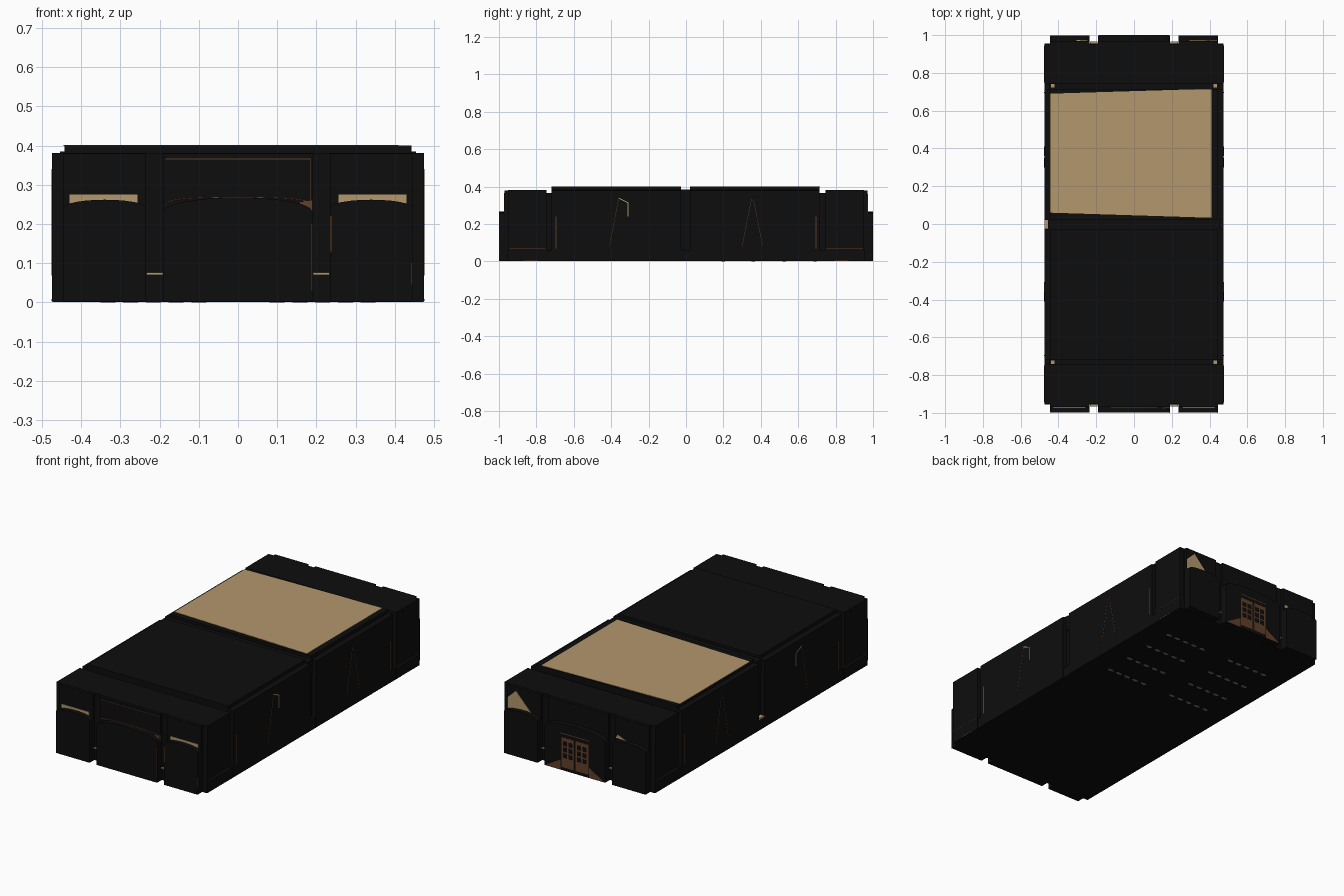
import bpy, bmesh, math

if "Cube" in bpy.data.objects:
    bpy.data.objects.remove(bpy.data.objects["Cube"])


def mat(name, r, g, b):
    m = bpy.data.materials.new(name)
    m.diffuse_color = (r, g, b, 1)
    m.use_nodes = True
    m.node_tree.nodes["Principled BSDF"].inputs["Base Color"].default_value = m.diffuse_color
    return m


BLACK = mat("black_shell", 0.004, 0.004, 0.004)
TAN = mat("tan_plaster", 0.45, 0.31, 0.15)
BROWN = mat("brown_wood", 0.12, 0.05, 0.022)
GREY = mat("grey_metal", 0.2, 0.2, 0.2)


def prism(name, pts, axis, a, b, m):
    """Extrude a profile: (x,z) along y, (y,z) along x, or (x,y) along z."""
    def place(p, d):
        return {"x": (d, p[0], p[1]), "y": (p[0], d, p[1]), "z": (p[0], p[1], d)}[axis]
    bm = bmesh.new()
    lo = [bm.verts.new(place(p, a)) for p in pts]
    hi = [bm.verts.new(place(p, b)) for p in pts]
    bm.faces.new(lo)
    bm.faces.new(hi)
    n = len(pts)
    for i in range(n):
        bm.faces.new((lo[i], lo[(i + 1) % n], hi[(i + 1) % n], hi[i]))
    bmesh.ops.recalc_face_normals(bm, faces=bm.faces)
    me = bpy.data.meshes.new(name)
    bm.to_mesh(me)
    bm.free()
    me.materials.append(m)
    ob = bpy.data.objects.new(name, me)
    bpy.context.collection.objects.link(ob)
    return ob


def box(name, x0, x1, y0, y1, z0, z1, m):
    return prism(name, [(x0, y0), (x1, y0), (x1, y1), (x0, y1)], "z", z0, z1, m)


def arched(x0, x1, spring, top, n=12):
    """Wall outline with a shallow elliptical arch on top."""
    c, r = (x0 + x1) / 2, (x1 - x0) / 2
    arc = [(c + r * math.cos(math.pi * i / n), spring + (top - spring) * math.sin(math.pi * i / n))
           for i in range(n + 1)]
    return [(x0, 0.002), (x1, 0.002)] + arc


def stroke(name, p, q, axis, d0, d1, w, m):
    """Thin straight trim line between two points of a wall."""
    dx, dz = q[0] - p[0], q[1] - p[1]
    l = math.hypot(dx, dz)
    nx, nz = -dz / l * w / 2, dx / l * w / 2
    prism(name, [(p[0] + nx, p[1] + nz), (q[0] + nx, q[1] + nz),
                 (q[0] - nx, q[1] - nz), (p[0] - nx, p[1] - nz)], axis, d0, d1, m)


# Core of the hall and floor slab
box("hall_core", -0.45, 0.45, -0.955, 0.955, 0.002, 0.365, BLACK)
box("floor_slab", -0.474, 0.474, -0.955, 0.955, 0.001, 0.06, BLACK)
box("middle_beam", -0.455, 0.455, -0.03, 0.025, 0.3, 0.385, BLACK)

# Two main halls with raised roofs
hall = [(-0.475, 0.002), (0.475, 0.002), (0.475, 0.38), (0.443, 0.381),
        (0.443, 0.4), (-0.443, 0.4), (-0.443, 0.381), (-0.475, 0.38)]
for y0, y1 in ((-0.72, -0.028), (0.022, 0.715)):
    prism("main_hall", hall, "y", y0, y1, BLACK)

# Tan ceiling panel on the rear hall
prism("ceiling_panel", [(-0.445, 0.06), (0.41, 0.033), (0.41, 0.716), (-0.445, 0.69)],
      "z", 0.399, 0.4015, TAN)

for s in (-1, 1):
    # End blocks, mirrored front and rear
    box("end_block", -0.475, 0.475, *sorted((s * 0.745, s * 0.953)), 0.002, 0.381, BLACK)
    # Protruding bays with arched tops
    for x0, x1, spring, top in ((-0.445, -0.235, 0.242, 0.262), (-0.19, 0.19, 0.232, 0.268),
                                (0.235, 0.445, 0.242, 0.262)):
        box("end_wall", x0, x1, *sorted((s * 0.95, s * 0.97)), 0.002, 0.38, BLACK)
        prism("end_bay", arched(x0, x1, spring, top), "y", *sorted((s * 0.969, s * 0.999)), BLACK)
    # Tan pieces at the notched corners and beside the pillars
    for t in (-1, 1):
        box("corner_ledge", *sorted((t * 0.42, t * 0.44)), *sorted((s * 0.722, s * 0.74)),
            0.36, 0.367, TAN)
        box("pillar_ledge", *sorted((t * 0.192, t * 0.233)), *sorted((s * 0.952, s * 0.966)),
            0.07, 0.076, TAN)
box("recess_ledge", -0.474, -0.45, -0.027, 0.021, 0.06, 0.068, TAN)

# Front: tan strips above the side bays
for t in (-1, 1):
    box("front_strip", *sorted((t * 0.257, t * 0.43)), -0.973, -0.969, 0.24, 0.275, TAN)

# Front: brown trim around the middle bay
arc = [(0.185 * math.cos(a), 0.245 + 0.024 * math.sin(a) ** 0.5)
       for a in [math.pi * i / 14 + 1e-6 for i in range(14)]] + [(-0.185, 0.245)]
for p, q in zip(arc, arc[1:]):
    stroke("front_arch_trim", p, q, "y", -0.974, -0.969, 0.003, BROWN)
stroke("front_panel_top", (-0.185, 0.366), (0.185, 0.366), "y", -0.972, -0.969, 0.002, BROWN)
stroke("front_panel_side", (0.186, 0.26), (0.186, 0.366), "y", -0.972, -0.969, 0.002, BROWN)
stroke("front_bay_edge", (0.189, 0.03), (0.189, 0.2), "y", -1.0, -0.998, 0.002, BROWN)
prism("front_arch_corner", [(0.155, 0.256), (0.19, 0.2), (0.19, 0.262)], "y", -0.976, -0.969, BROWN)
box("front_bay_stripe", 0.235, 0.239, -1.0, -0.998, 0.13, 0.22, BROWN)
box("front_outer_stripe", 0.443, 0.446, -1.0, -0.998, 0.045, 0.1, BROWN)

# Rear: tan gables and double door with dark panes
prism("rear_gable_tan", [(0.285, 0.25), (0.442, 0.25), (0.442, 0.31), (0.39, 0.36)],
      "y", 0.969, 0.973, TAN)
prism("rear_small_tan", [(-0.31, 0.258), (-0.24, 0.262), (-0.25, 0.282)], "y", 0.969, 0.973, TAN)
for t in (-1, 1):
    box("rear_door", *sorted((t * 0.004, t * 0.085)), 0.998, 1.0, 0.02, 0.19, BROWN)
    for i in range(2):
        for j in range(3):
            x = t * (0.026 + 0.036 * i)
            z = 0.088 + 0.034 * j
            box("door_pane", x - 0.013, x + 0.013, 0.999, 1.0005, z - 0.013, z + 0.013, BLACK)
    prism("door_side_brown", [(t * 0.09, 0.004), (t * 0.185, 0.004), (t * 0.09, 0.06)],
          "y", 0.998, 1.0, BROWN)
stroke("door_lintel", (-0.09, 0.212), (0.09, 0.212), "y", 0.998, 1.0, 0.005, BROWN)

# Long sides: thin window and skirting lines, mirrored
for t in (-1, 1):
    d0, d1 = sorted((t * 0.474, t * 0.4765))
    for c in (-0.355, 0.355):
        stroke("window_line", (c - 0.055, 0.08), (c - 0.005, 0.335), "x", d0, d1, 0.002, BROWN)
    stroke("window_line", (0.36, 0.335), (0.41, 0.08), "x", d0, d1, 0.002, BROWN)
    stroke("window_cap", (-0.36, 0.338), (-0.312, 0.315), "x", d0, d1, 0.005, TAN)
    stroke("window_edge", (-0.31, 0.24), (-0.31, 0.315), "x", d0, d1, 0.004, TAN)
    for s in (-1, 1):
        stroke("skirting_line", (s * 0.75, 0.07), (s * 0.945, 0.07), "x", d0, d1, 0.003, BROWN)
        stroke("hall_edge_line", (s * 0.695, 0.07), (s * 0.695, 0.24), "x", d0, d1, 0.005, BROWN)
        stroke("base_line", (s * 0.79, 0.006), (s * 0.87, 0.006), "x", d0, d1, 0.004, BROWN)

# Underside: rows of small grey seat feet
for t in (-1, 1):
    for y in (0.2, 0.36, 0.525, 0.69):
        for i in range(5):
            x = t * (0.1 + 0.058 * i)
            pts = [(x + 0.019 * math.cos(a), y + 0.009 * math.sin(a))
                   for a in [math.tau * k / 8 for k in range(8)]]
            prism("seat_foot", pts, "z", 0.0, 0.003, GREY)
